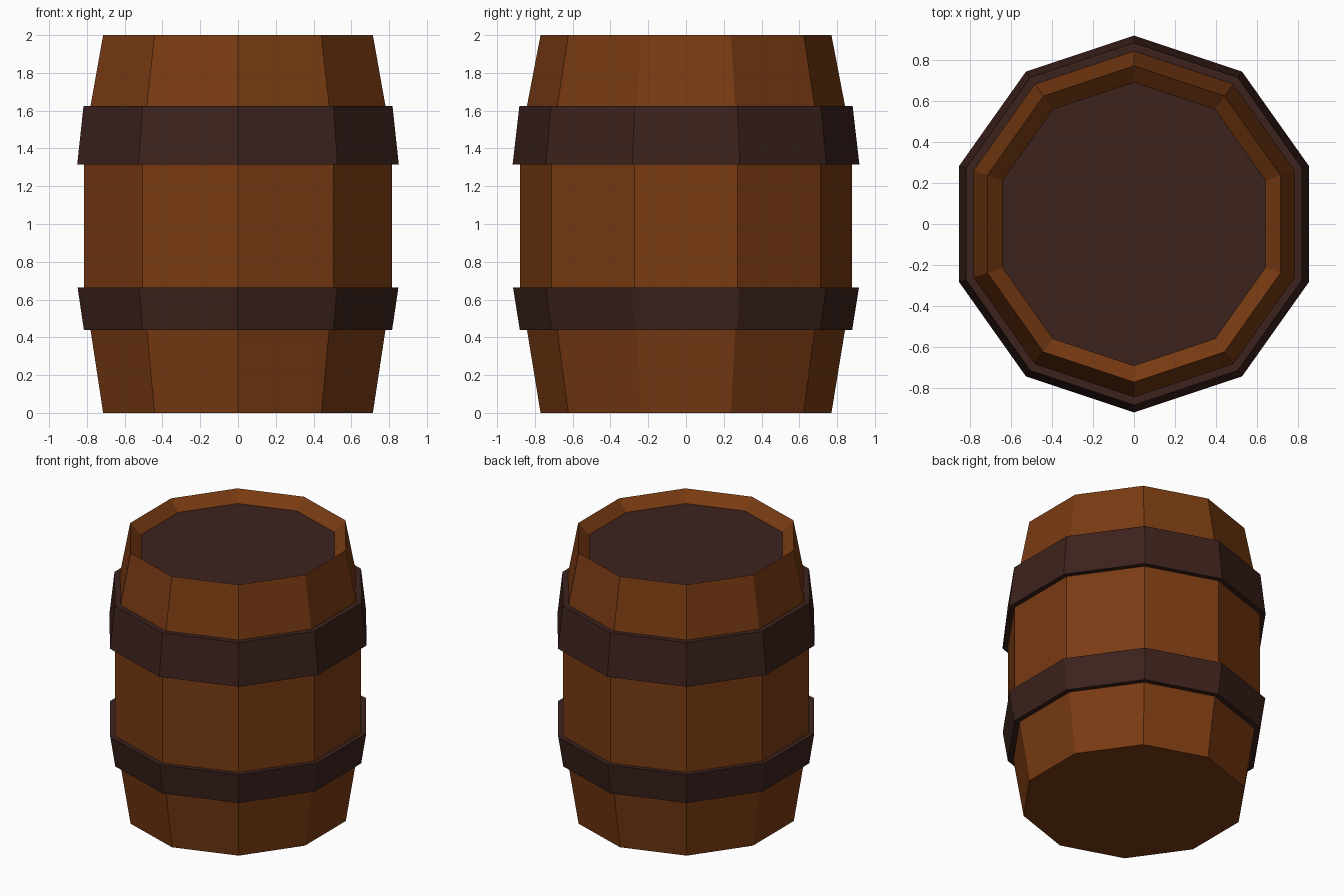
import bpy
import bmesh
from math import sin, cos, tau

if "Cube" in bpy.data.objects:
    bpy.data.objects.remove(bpy.data.objects["Cube"])

SIDES = 10
SQUASH_X = 0.975  # barrel is slightly narrower across x


def material(name, rgb):
    m = bpy.data.materials.new(name)
    m.diffuse_color = (*rgb, 1)
    m.use_nodes = True
    m.node_tree.nodes["Principled BSDF"].inputs["Base Color"].default_value = m.diffuse_color
    return m


def turned(name, profile, mat, closed=False, cap_first=False, cap_last=False):
    """Sweep an (r, z) profile around z as a flat-sided decagonal solid."""
    bm = bmesh.new()
    rings = []
    for r, z in profile:
        rings.append([bm.verts.new((r * SQUASH_X * sin(tau * i / SIDES),
                                    -r * cos(tau * i / SIDES), z))
                      for i in range(SIDES)])
    pairs = list(zip(rings, rings[1:]))
    if closed:
        pairs.append((rings[-1], rings[0]))
    for a, b in pairs:
        for i in range(SIDES):
            j = (i + 1) % SIDES
            bm.faces.new((a[i], a[j], b[j], b[i]))
    if cap_first:
        bm.faces.new(rings[0][::-1])
    if cap_last:
        bm.faces.new(rings[-1])
    if len(rings) > 1:
        bmesh.ops.recalc_face_normals(bm, faces=bm.faces)
    mesh = bpy.data.meshes.new(name)
    bm.to_mesh(mesh)
    bm.free()
    mesh.materials.append(mat)
    obj = bpy.data.objects.new(name, mesh)
    bpy.context.collection.objects.link(obj)
    return obj


wood = material("wood", (0.19, 0.043, 0.006))
iron = material("dark_iron", (0.045, 0.016, 0.012))

LID_Z = 1.925

# Staves: bulging wall, closed bottom, and sloped inner rim down to the lid
turned("barrel_staves",
       [(0.77, 0), (0.842, 0.44), (0.88, 0.665), (0.88, 1.315),
        (0.842, 1.625), (0.77, 2.0), (0.69, LID_Z)],
       wood, cap_first=True)

# Recessed lid
turned("lid", [(0.69, LID_Z)], iron, cap_last=True)

# Hoops, flared towards the middle of the barrel
turned("lower_hoop", [(0.84, 0.44), (0.88, 0.44), (0.916, 0.665), (0.875, 0.665)],
       iron, closed=True)
turned("upper_hoop", [(0.875, 1.315), (0.918, 1.315), (0.882, 1.625), (0.84, 1.625)],
       iron, closed=True)
